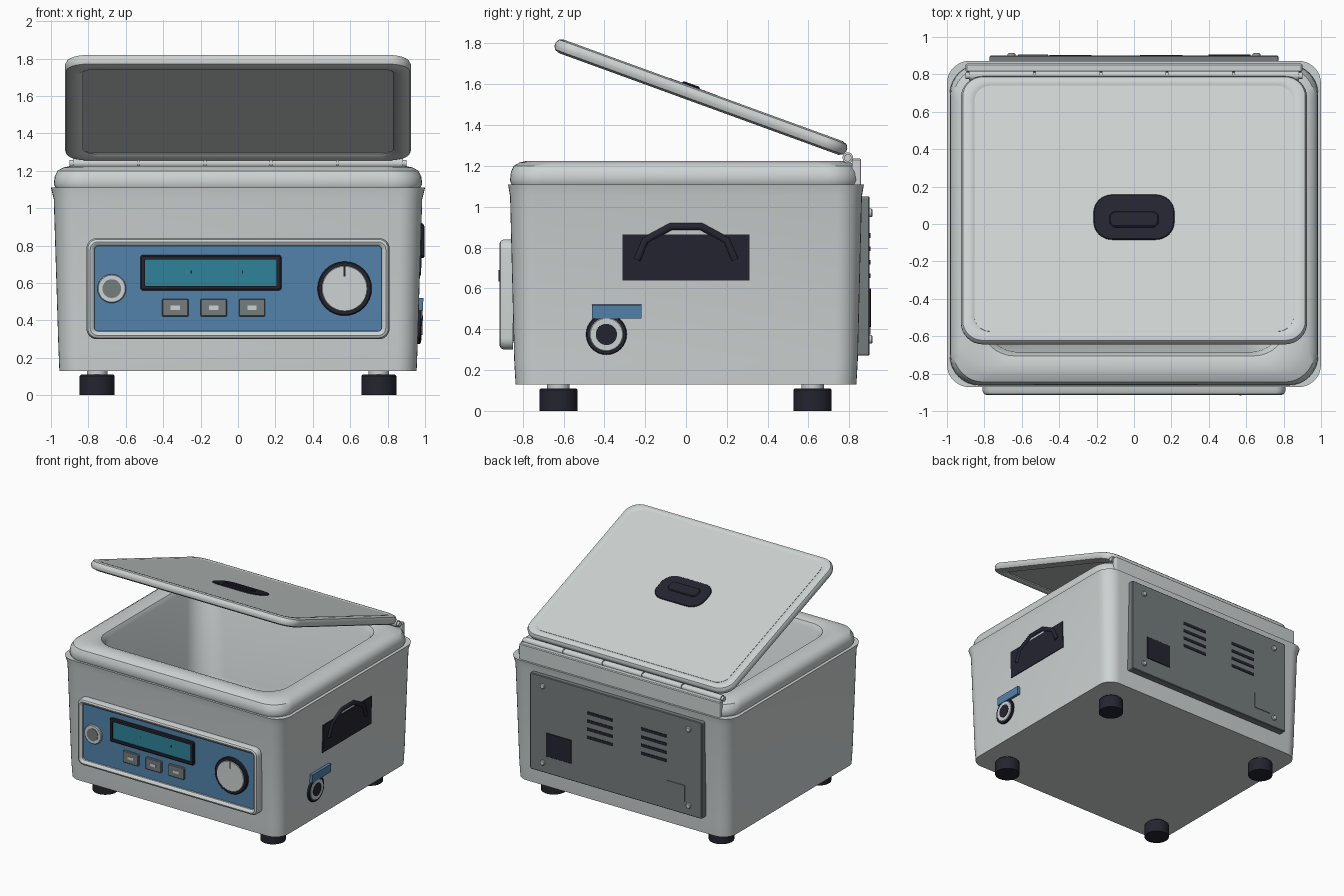
import bpy, bmesh, math
from math import radians, cos, sin, pi
from mathutils import Matrix, Euler, Vector

if "Cube" in bpy.data.objects:
    bpy.data.objects.remove(bpy.data.objects["Cube"])


def material(name, rgb):
    m = bpy.data.materials.new(name)
    m.use_nodes = True
    m.diffuse_color = (*rgb, 1)
    bsdf = m.node_tree.nodes["Principled BSDF"]
    bsdf.inputs["Base Color"].default_value = (*rgb, 1)
    bsdf.inputs["Roughness"].default_value = 0.6
    return m


SHELL = material("light grey", (0.61, 0.65, 0.645))
GREY = material("mid grey", (0.18, 0.205, 0.205))
BLACK = material("blue black", (0.018, 0.018, 0.03))
BLUE = material("panel blue", (0.085, 0.225, 0.41))
TEAL = material("screen teal", (0.028, 0.23, 0.32))

# Facing directions: local z is the outward normal
UP = (0, 0, 0)
FRONT = (radians(90), 0, 0)
SIDE = (radians(91.8), 0, radians(90))
BACK = (radians(90), 0, pi)


def outline(hx, hy, r, z):
    """Rounded rectangle, or a circle when the radius fills it."""
    r = max(min(r, hx, hy), 0)
    n = 8 if r > 0 else 0
    pts = []
    for k, (sx, sy) in enumerate(((1, 1), (-1, 1), (-1, -1), (1, -1))):
        for i in range(n + 1):
            a = (k + i / max(n, 1)) * pi / 2
            pts.append(Vector((sx * (hx - r) + r * cos(a), sy * (hy - r) + r * sin(a), z)))
    return pts


def loft(name, sections, mat, loc=(0, 0, 0), rot=UP, closed=False, caps=(True, True)):
    """Skin over sections of (half x, half y, corner radius, z)."""
    bm = bmesh.new()
    rings = [[bm.verts.new(p) for p in outline(*s)] for s in sections]
    n = len(rings[0])
    pairs = list(zip(rings, rings[1:]))
    if closed:
        pairs.append((rings[-1], rings[0]))
    else:
        for ring, cap in ((rings[0], caps[0]), (rings[-1], caps[1])):
            if cap:
                bm.faces.new(ring)
    for a, b in pairs:
        for i in range(n):
            j = (i + 1) % n
            bm.faces.new((a[i], a[j], b[j], b[i]))
    bmesh.ops.remove_doubles(bm, verts=bm.verts, dist=1e-5)
    bmesh.ops.recalc_face_normals(bm, faces=bm.faces)
    mesh = bpy.data.meshes.new(name)
    bm.to_mesh(mesh)
    bm.free()
    mesh.materials.append(mat)
    ob = bpy.data.objects.new(name, mesh)
    ob.location, ob.rotation_euler = loc, rot
    bpy.context.collection.objects.link(ob)
    return ob


def plate(name, loc, rot, hx, hy, z0, z1, mat, r=0, bevel=0):
    rows = [(hx, hy, r, z0), (hx, hy, r, z1 - bevel)]
    if bevel:
        rows.append((hx - bevel, hy - bevel, r - bevel if r else 0, z1))
    return loft(name, rows, mat, loc, rot)


def disc(name, loc, rot, radius, z0, z1, mat, bevel=0):
    return plate(name, loc, rot, radius, radius, z0, z1, mat, radius, bevel)


# Tapered housing
loft("housing", [(0.955, 0.835, 0.11, 0.13), (0.96, 0.842, 0.11, 0.25),
                 (0.985, 0.862, 0.12, 1.05), (1.0, 0.872, 0.12, 1.11),
                 (0.9, 0.78, 0.12, 1.11)], SHELL, caps=(True, False))

# Padded rim running down into the basin
loft("rim_and_basin", [(0.9, 0.78, 0.12, 1.105), (0.975, 0.85, 0.15, 1.11), (0.985, 0.858, 0.16, 1.13),
                       (0.98, 0.853, 0.16, 1.17), (0.965, 0.84, 0.16, 1.2),
                       (0.935, 0.81, 0.17, 1.217), (0.9, 0.775, 0.18, 1.225),
                       (0.85, 0.73, 0.18, 1.225), (0.82, 0.7, 0.18, 1.215),
                       (0.8, 0.68, 0.18, 1.18), (0.77, 0.65, 0.2, 0.48),
                       (0.75, 0.63, 0.2, 0.42), (0.69, 0.57, 0.18, 0.38)],
     SHELL, loc=(0, -0.005, 0), caps=(False, True))

# Feet
for sx, lr in ((1, "left"), (-1, "right")):
    for y, fb in ((-0.625, "front"), (0.62, "rear")):
        disc(f"{fb}_{lr}_foot", (sx * 0.753, y, 0), UP, 0.094, 0, 0.11, BLACK, 0.008)
        disc(f"{fb}_{lr}_foot_stem", (sx * 0.753, y, 0), UP, 0.055, 0.1, 0.14, SHELL)

# Control panel and its rounded bezel
loft("control_bezel", [(0.81, 0.27, 0.055, 0), (0.81, 0.27, 0.055, 0.045),
                       (0.803, 0.263, 0.05, 0.06), (0.79, 0.25, 0.04, 0.066),
                       (0.778, 0.238, 0.03, 0.062), (0.768, 0.228, 0.02, 0.05),
                       (0.765, 0.225, 0.015, 0)], SHELL, (0, -0.848, 0.57), FRONT, closed=True)
plate("control_panel", (0, -0.85, 0.57), FRONT, 0.768, 0.228, -0.01, 0.035, BLUE)


def on_panel(x, z):
    return (x, -0.885, z)


# Display
loft("display_frame", [(0.377, 0.095, 0.015, -0.01), (0.377, 0.095, 0.015, 0.014),
                       (0.37, 0.088, 0.01, 0.02), (0.352, 0.07, 0.004, 0.02),
                       (0.352, 0.07, 0.004, -0.01)], BLACK, on_panel(-0.145, 0.655), FRONT, closed=True)
plate("display_screen", on_panel(-0.145, 0.655), FRONT, 0.353, 0.071, -0.005, 0.01, TEAL)
for x in (-0.25, 0.025):
    plate("display_tick", on_panel(x, 0.66), FRONT, 0.003, 0.008, 0.009, 0.012, BLACK)

# Push buttons
for x in (-0.335, -0.13, 0.075):
    plate("button", on_panel(x, 0.468), FRONT, 0.07, 0.047, -0.005, 0.018, GREY, 0.006, 0.004)
    plate("button_mark", on_panel(x, 0.468), FRONT, 0.025, 0.011, 0.016, 0.021, SHELL)

# Rotary knob and round socket
disc("knob_collar", on_panel(0.57, 0.57), FRONT, 0.145, -0.005, 0.025, BLACK, 0.006)
disc("knob_face", on_panel(0.57, 0.57), FRONT, 0.122, 0.02, 0.03, SHELL, 0.003)
plate("knob_pointer", on_panel(0.57, 0.662), FRONT, 0.005, 0.028, 0.028, 0.033, BLACK)
disc("socket_ring", on_panel(-0.675, 0.57), FRONT, 0.077, -0.005, 0.016, SHELL, 0.005)
disc("socket_core", on_panel(-0.675, 0.57), FRONT, 0.05, 0.01, 0.02, GREY)

# Carrying handle on the side wall
plate("handle_plate", (0.976, 0, 0.752), SIDE, 0.312, 0.113, -0.02, 0.006, BLACK)
curve = bpy.data.curves.new("carry_handle", "CURVE")
curve.dimensions = "3D"
curve.bevel_depth, curve.bevel_resolution, curve.use_fill_caps = 0.02, 2, True
path = [(0.24, 0.74), (0.2, 0.835), (0.075, 0.903)]
path = [(-y, z) for y, z in path] + path[::-1]
spline = curve.splines.new("POLY")
spline.points.add(len(path) - 1)
for p, (y, z) in zip(spline.points, path):
    p.co = (0.976, y, z, 1)
curve.materials.append(BLACK)
bpy.context.collection.objects.link(bpy.data.objects.new("carry_handle", curve))

# Drain port and label
drain = (0.964, -0.39, 0.375)
disc("drain_collar", drain, SIDE, 0.1, -0.02, 0.016, BLACK, 0.004)
disc("drain_ring", drain, SIDE, 0.083, 0.01, 0.02, SHELL, 0.004)
disc("drain_bore", drain, SIDE, 0.052, 0.015, 0.023, BLACK)
plate("drain_label", (0.968, -0.34, 0.487), SIDE, 0.121, 0.033, -0.02, 0.022, BLUE)

# Rear service panel
plate("rear_panel", (0, 0.83, 0.66), BACK, 0.772, 0.39, 0, 0.07, GREY, 0.012, 0.005)
for x in (-0.34, 0.145):
    for i in range(4):
        plate("vent_slot", (x, 0.9, 0.86 - i * 0.066), BACK, 0.113, 0.012, -0.002, 0.004, BLACK)
plate("power_inlet", (0.51, 0.9, 0.505), BACK, 0.113, 0.095, -0.002, 0.006, BLACK, 0, 0.002)
plate("rating_plate", (-0.54, 0.9, 0.44), BACK, 0.08, 0.065, -0.002, 0.005, GREY)
for x in (-0.655, 0.655):
    for z in (0.35, 0.97):
        disc("panel_screw", (x, 0.9, z), BACK, 0.021, -0.002, 0.014, SHELL, 0.005)

# Hinge rail and knuckles
plate("hinge_rail", (0, 0.835, 0), UP, 0.9, 0.022, 1.11, 1.236, SHELL, 0.008, 0.006)
for i in range(5):
    disc("hinge_knuckle", ((i - 2) * 0.355, 0.793, 1.24), (0, radians(90), 0),
         0.026, -0.172, 0.172, SHELL)
plate("hinge_pin", (0, 0.793, 1.24), (0, radians(90), 0), 0.018, 0.018, -0.9, 0.9, SHELL, 0.018)

# Open lid, raised at the front
LID_ROT = (radians(-20), 0, 0)
LID = Matrix.Translation((0, 0.073, 1.537)) @ Euler(LID_ROT).to_matrix().to_4x4()


def on_lid(x, y, z=0):
    return LID @ Vector((x, y, z))


loft("lid_frame", [(0.85, 0.685, 0.09, -0.032), (0.895, 0.73, 0.1, -0.035), (0.917, 0.752, 0.11, -0.025),
                   (0.925, 0.76, 0.12, -0.008), (0.925, 0.76, 0.12, 0.01),
                   (0.915, 0.75, 0.11, 0.027), (0.893, 0.728, 0.1, 0.035),
                   (0.865, 0.71, 0.09, 0.034), (0.852, 0.698, 0.085, 0.026),
                   (0.852, 0.698, 0.085, 0), (0.83, 0.67, 0.085, -0.02)],
     SHELL, on_lid(0, 0), LID_ROT, closed=True)
plate("lid_panel", on_lid(0, 0), LID_ROT, 0.853, 0.699, -0.005, 0.029, SHELL, 0.085)

# Lid grip
plate("lid_grip_plate", on_lid(0, -0.05), LID_ROT, 0.216, 0.128, 0.02, 0.036, BLACK, 0.1, 0.004)
plate("lid_grip_bar", on_lid(0, -0.065), LID_ROT, 0.132, 0.045, 0.03, 0.045, BLACK, 0.035, 0.006)

# Smooth the rounded parts, keep hard edges
bpy.ops.object.select_all(action="DESELECT")
for ob in bpy.context.collection.objects:
    if ob.type == "MESH":
        ob.select_set(True)
        bpy.context.view_layer.objects.active = ob
bpy.ops.object.shade_smooth_by_angle(angle=radians(35))
